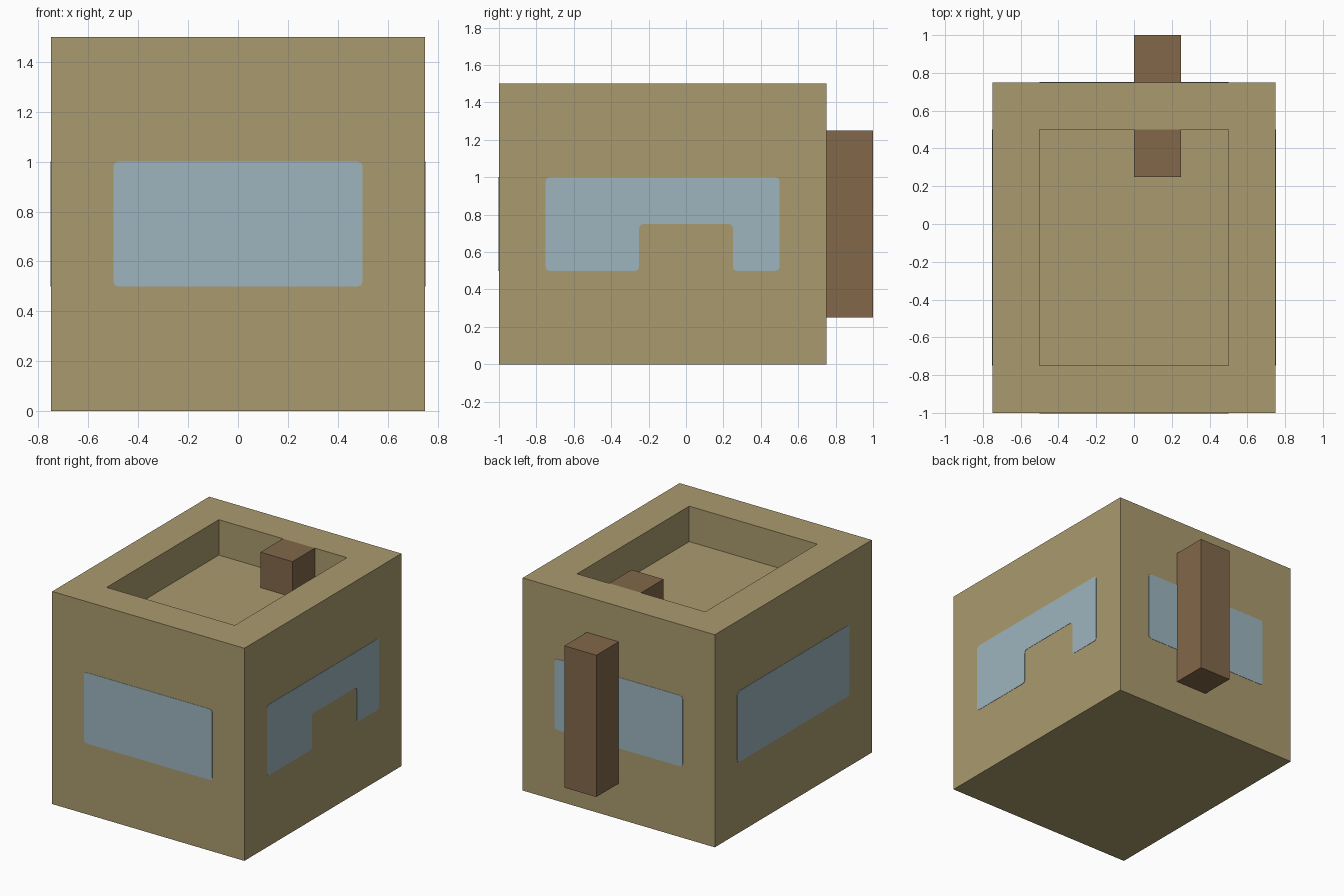
import bpy
import bmesh
from mathutils import Vector

cube = bpy.data.objects.get("Cube")
if cube:
    bpy.data.objects.remove(cube, do_unlink=True)


def material(name, rgb):
    mat = bpy.data.materials.new(name)
    mat.use_nodes = True
    mat.diffuse_color = (*rgb, 1)
    mat.node_tree.nodes["Principled BSDF"].inputs["Base Color"].default_value = (*rgb, 1)
    return mat


sand = material("sand", (0.402, 0.328, 0.156))
glass = material("pale blue glass", (0.337, 0.462, 0.521))
wood = material("brown wood", (0.223, 0.138, 0.067))


def add_object(name, bm, mat):
    bmesh.ops.recalc_face_normals(bm, faces=bm.faces[:])
    mesh = bpy.data.meshes.new(name)
    bm.to_mesh(mesh)
    bm.free()
    mesh.materials.append(mat)
    obj = bpy.data.objects.new(name, mesh)
    bpy.context.collection.objects.link(obj)
    return obj


def box(low, high):
    low, high = Vector(low), Vector(high)
    bm = bmesh.new()
    bmesh.ops.create_cube(bm, size=1)
    bmesh.ops.scale(bm, vec=high - low, verts=bm.verts[:])
    bmesh.ops.translate(bm, vec=(low + high) / 2, verts=bm.verts[:])
    return bm


def window(name, outline, place, normal):
    """Thin plate with slightly rounded corners; place maps (u, z) onto a wall."""
    bm = bmesh.new()
    bm.faces.new([bm.verts.new(place(u, z)) for u, z in outline])
    bmesh.ops.bevel(bm, geom=bm.verts[:], offset=0.02, segments=2,
                    profile=0.5, affect='VERTICES')
    out = bmesh.ops.extrude_face_region(bm, geom=bm.faces[:])
    verts = [v for v in out["geom"] if isinstance(v, bmesh.types.BMVert)]
    bmesh.ops.translate(bm, vec=Vector(normal) * 0.002, verts=verts)
    add_object(name, bm, glass)


# Body with a recessed roof
bm = box((-0.75, -1, 0), (0.75, 0.75, 1.5))
bm.normal_update()
roof = max(bm.faces, key=lambda f: f.calc_center_median().z)
bmesh.ops.inset_region(bm, faces=[roof], thickness=0.25, use_even_offset=True)
floor = bmesh.ops.extrude_discrete_faces(bm, faces=[roof])["faces"][0]
bmesh.ops.translate(bm, vec=(0, 0, -0.25), verts=floor.verts[:])
add_object("body", bm, sand)

# Wooden posts: one on the back wall, one in the roof recess
add_object("back_post", box((0, 0.75, 0.25), (0.25, 1, 1.25)), wood)
add_object("roof_post", box((0, 0.25, 1.25), (0.25, 0.5, 1.5)), wood)

# Windows on all four walls; the left one has a notch in its lower edge
short = [(-0.5, 0.5), (0.5, 0.5), (0.5, 1), (-0.5, 1)]
long = [(-0.75, 0.5), (0.5, 0.5), (0.5, 1), (-0.75, 1)]
notched = [(-0.75, 0.5), (-0.25, 0.5), (-0.25, 0.75), (0.25, 0.75),
           (0.25, 0.5), (0.5, 0.5), (0.5, 1), (-0.75, 1)]
window("front_window", short, lambda u, z: (u, -1, z), (0, -1, 0))
window("back_window", short, lambda u, z: (u, 0.75, z), (0, 1, 0))
window("left_window", notched, lambda u, z: (0.75, u, z), (1, 0, 0))
window("right_window", long, lambda u, z: (-0.75, u, z), (-1, 0, 0))
